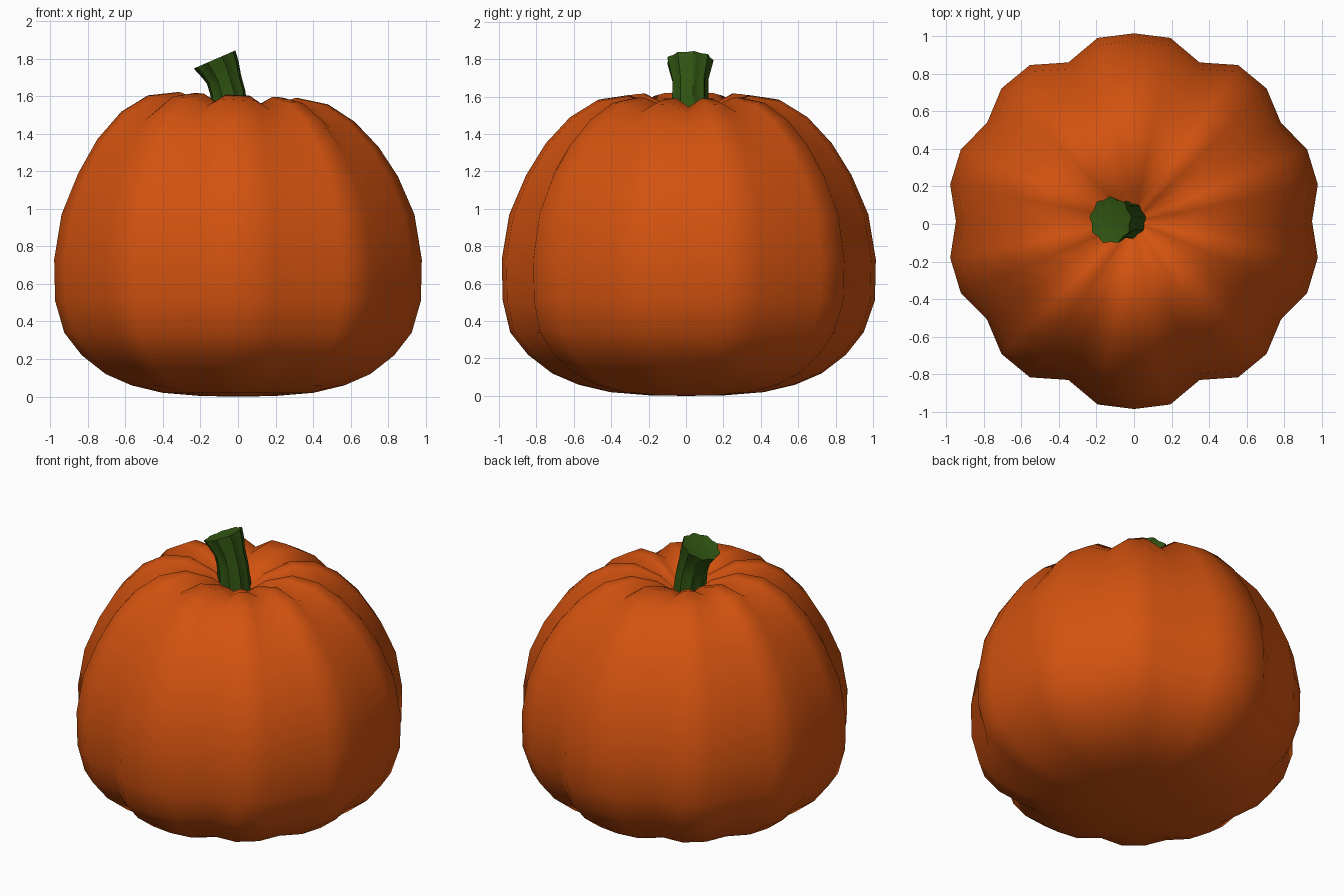
import bpy, bmesh
from math import sin, cos, pi, atan2
from mathutils import Vector

if "Cube" in bpy.data.objects:
    bpy.data.objects.remove(bpy.data.objects["Cube"])


def material(name, color):
    m = bpy.data.materials.new(name)
    m.diffuse_color = (*color, 1)
    m.use_nodes = True
    m.node_tree.nodes["Principled BSDF"].inputs["Base Color"].default_value = m.diffuse_color
    return m


def loft(name, rings, start, end, mat):
    """Skin closed rings of points and cap both ends with a pole point."""
    bm = bmesh.new()
    loops = [[bm.verts.new(p) for p in ring] for ring in rings]
    n = len(loops[0])
    for a, b in zip(loops, loops[1:]):
        for i in range(n):
            j = (i + 1) % n
            bm.faces.new((a[i], a[j], b[j], b[i]))
    bottom, top = bm.verts.new(start), bm.verts.new(end)
    for i in range(n):
        j = (i + 1) % n
        bm.faces.new((loops[0][j], loops[0][i], bottom))
        bm.faces.new((loops[-1][i], loops[-1][j], top))
    bmesh.ops.recalc_face_normals(bm, faces=bm.faces)
    mesh = bpy.data.meshes.new(name)
    bm.to_mesh(mesh)
    bm.free()
    mesh.materials.append(mat)
    ob = bpy.data.objects.new(name, mesh)
    bpy.context.collection.objects.link(ob)
    for p in mesh.polygons:
        p.use_smooth = True
    return ob


# Pumpkin body: 32-sided revolved profile with ten grooves
profile = [(.2, .003), (.41, .02), (.58, .06), (.72, .12), (.85, .22), (.945, .34),
           (.995, .51), (1, .73), (.96, .97), (.87, 1.18), (.765, 1.35),
           (.635, 1.49), (.49, 1.58), (.33, 1.605), (.17, 1.55), (.06, 1.47)]
grooves = {0: .95, 3: .943, 6: .915, 10: .915, 13: .943}
SIDES = 32
rings = []
for k, (r, z) in enumerate(profile):
    up = min(1, max(0, (z - 1.1) / .45)) if k > 7 else 0
    ring = []
    for i in range(SIDES):
        a = 2 * pi * i / SIDES
        groove = grooves.get(i % 16)
        f = groove or 1.0
        if i % 16 in (7, 9):
            f = .995
        x, y = r * f * cos(a) * .998, r * f * sin(a)
        h = z - .05 * x * up
        if groove:
            h -= .045 * up * min(1, r / .3)
        ring.append((x, y + (.015 if k > 5 else .005), h))
    rings.append(ring)
loft("pumpkin_body", rings, (0, 0, 0), (0, .015, 1.45),
     material("orange_skin", (.65, .085, .005)))

# Stem: ribbed, leaning left and flaring to a slanted, slightly sunken cut
path = [(-.03, 1.40, .10, 0), (-.045, 1.54, .093, .02), (-.055, 1.62, .09, .12),
        (-.075, 1.69, .09, .25), (-.10, 1.75, .105, .36), (-.125, 1.795, .116, .41),
        (-.123, 1.79, .095, .41)]
rings = []
for k, (cx, cz, r, tilt) in enumerate(path):
    ring = []
    for i in range(36):
        a = 2 * pi * i / 36
        rib = 1 + .06 * cos(9 * (a - pi / 2))
        u, v = r * rib * cos(a), r * rib * sin(a) * 1.04
        ring.append((cx + u * cos(tilt), .02 + v, cz + u * sin(tilt)))
    rings.append(ring)
stem = loft("stem", rings, (-.03, .02, 1.40), (-.12, .02, 1.78),
            material("green_stem", (.03, .09, .006)))
bpy.context.view_layer.objects.active = stem
stem.select_set(True)
bpy.ops.object.shade_smooth_by_angle(angle=pi / 4)
